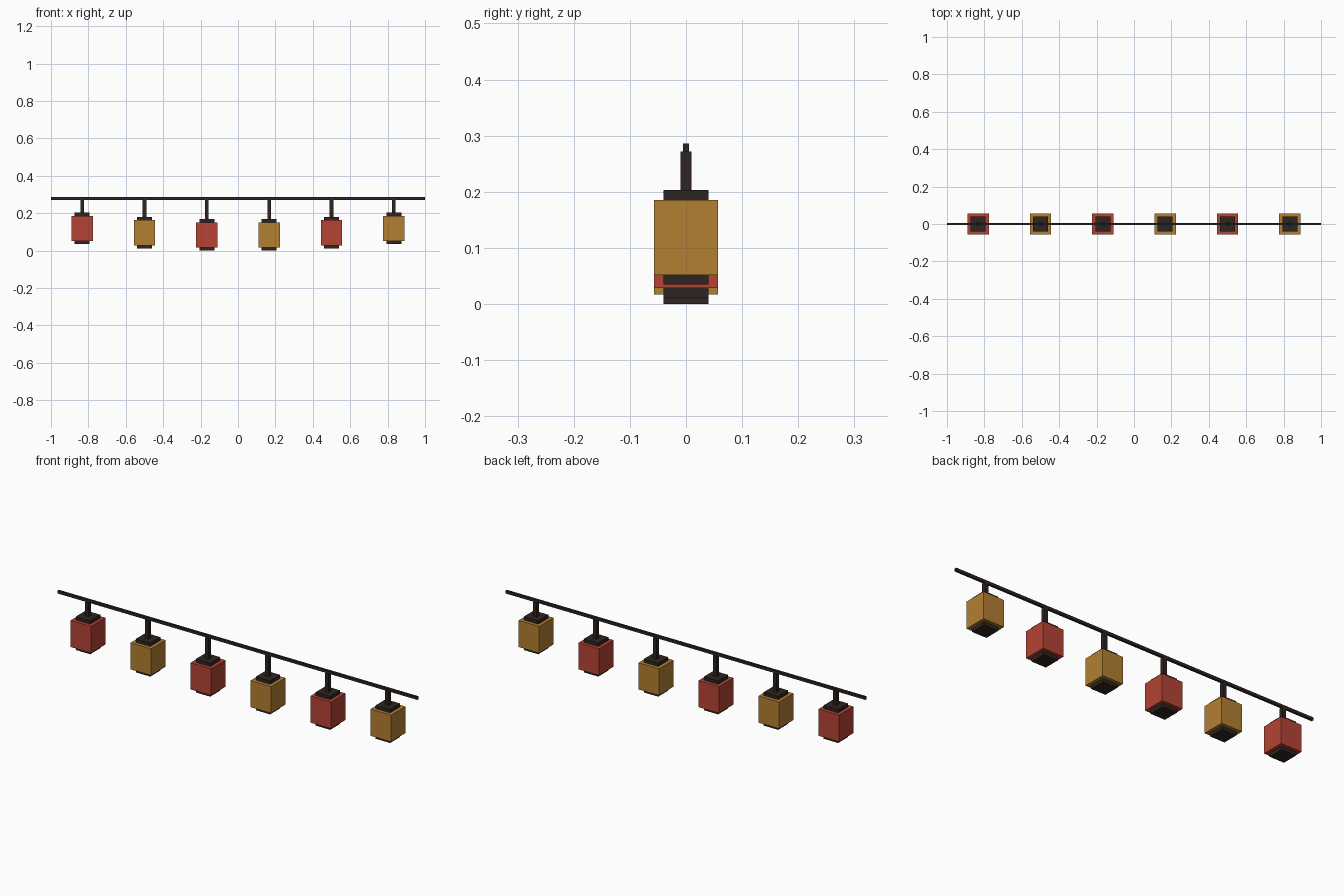
import bpy

if "Cube" in bpy.data.objects:
    bpy.data.objects.remove(bpy.data.objects["Cube"])


def material(name, rgb):
    m = bpy.data.materials.new(name)
    m.diffuse_color = (*rgb, 1)
    m.use_nodes = True
    m.node_tree.nodes["Principled BSDF"].inputs["Base Color"].default_value = m.diffuse_color
    return m


DARK = material("dark_wood", (0.027, 0.018, 0.014))
RED = material("red_paper", (0.46, 0.057, 0.035))
GOLD = material("gold_paper", (0.45, 0.216, 0.031))


def box(name, x, width, depth, z0, z1, mat):
    """Box centred on x and y = 0, spanning z0 to z1."""
    bpy.ops.mesh.primitive_cube_add(size=1, location=(x, 0, (z0 + z1) / 2))
    ob = bpy.context.object
    ob.name = name
    ob.scale = (width, depth, z1 - z0)
    bpy.ops.object.transform_apply(location=False, rotation=False, scale=True)
    ob.data.materials.append(mat)
    return ob


COUNT = 6
RAIL_BOTTOM, RAIL_TOP = 0.272, 0.286
CAP, BODY = 0.017, 0.134        # heights of the lantern parts
SPACING = 2 / COUNT

# Straight line carrying the lanterns
box("hanging_line", 0, 2, 0.0115, RAIL_BOTTOM, RAIL_TOP, DARK)

# Lanterns hang lower toward the middle
for i in range(COUNT):
    x = -1 + SPACING * (i + 0.5)
    z = 0.052 * (x * x - (SPACING / 2) ** 2)
    body_z, top_z = z + CAP, z + CAP + BODY
    box(f"lantern_base_{i + 1}", x, 0.08, 0.08, z, body_z, DARK)
    box(f"lantern_body_{i + 1}", x, 0.114, 0.114, body_z, top_z,
        GOLD if i % 2 else RED)
    box(f"lantern_cap_{i + 1}", x, 0.08, 0.08, top_z, top_z + CAP, DARK)
    box(f"lantern_cord_{i + 1}", x, 0.019, 0.019, top_z + CAP, RAIL_BOTTOM, DARK)
